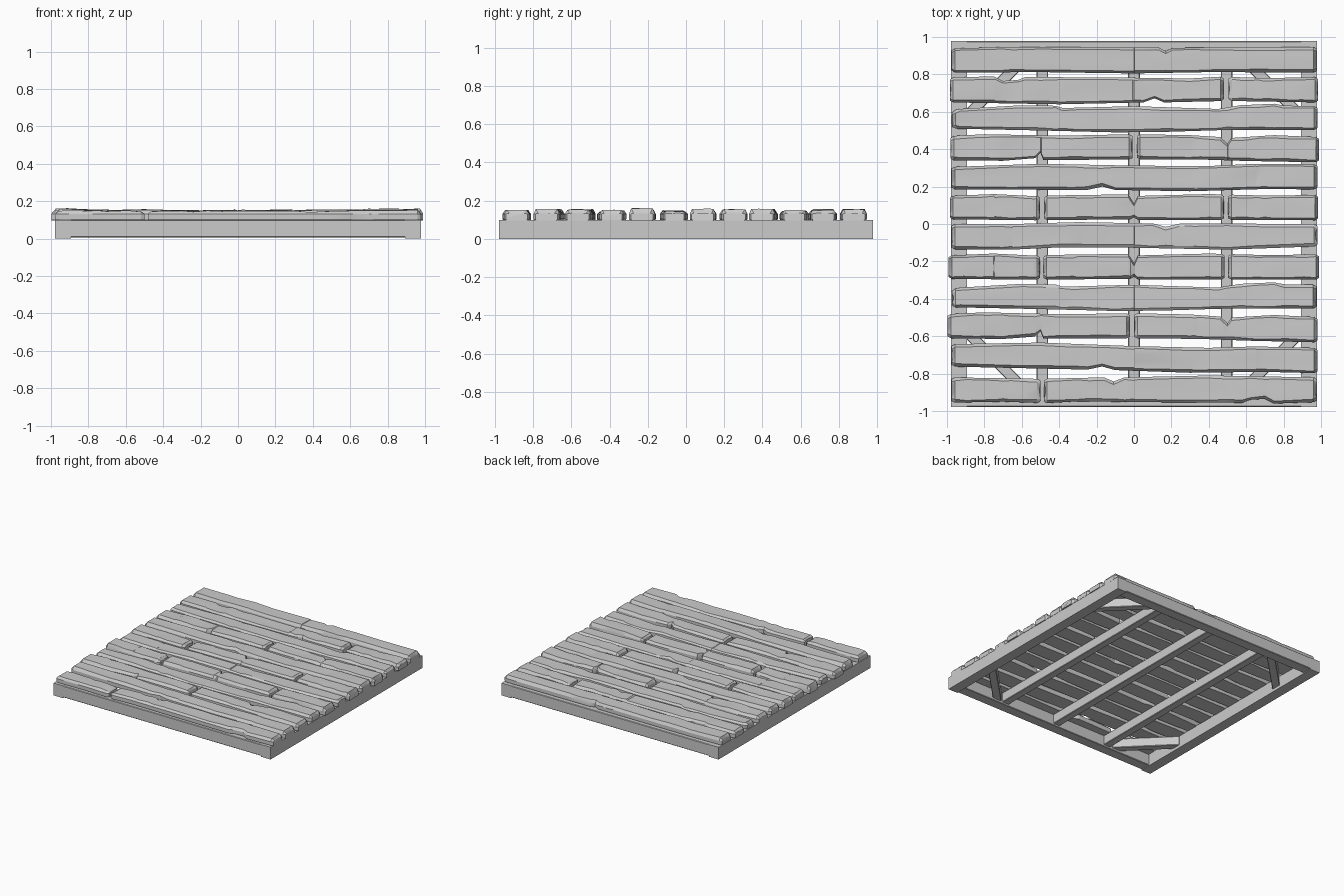
import bpy, bmesh, math, random
from mathutils import Matrix

if "Cube" in bpy.data.objects:
    bpy.data.objects.remove(bpy.data.objects["Cube"])

random.seed(7)


def finish(name, bm):
    bmesh.ops.recalc_face_normals(bm, faces=bm.faces[:])
    me = bpy.data.meshes.new(name)
    bm.to_mesh(me)
    bm.free()
    ob = bpy.data.objects.new(name, me)
    bpy.context.collection.objects.link(ob)
    return ob


def beam(name, centre, size, angle=0.0, bevel=0.004):
    bm = bmesh.new()
    bmesh.ops.create_cube(bm, size=1, matrix=Matrix.Translation(centre)
                          @ Matrix.Rotation(angle, 4, 'Z')
                          @ Matrix.Diagonal((*size, 1)))
    if bevel:
        bmesh.ops.bevel(bm, geom=bm.edges[:], offset=bevel, segments=1, affect='EDGES')
    return finish(name, bm)


def edge_at(pts, x):
    """Linear interpolation along a plank edge."""
    if x <= pts[0][0]:
        return pts[0][1]
    for (xa, ya), (xb, yb) in zip(pts, pts[1:]):
        if x <= xb:
            return ya + (yb - ya) * (x - xa) / (xb - xa)
    return pts[-1][1]


def plank(name, x0, x1, y, low, high, top=0.147, turn=False, slope=0.0):
    """Worn board lofted between a low and a high edge (offsets from y)."""
    if turn:
        low, high = ([(-a, -b) for a, b in reversed(high)],
                     [(-a, -b) for a, b in reversed(low)])
    xs = [x0 + 0.018, x1 - 0.018]
    xs += [p[0] for p in low + high] + [x0 + (x1 - x0) * i / 6 for i in range(1, 6)]
    xs = sorted({round(x, 3) for x in xs if x0 + 0.017 < x < x1 - 0.017})
    stations = [(x0, 0.010, 1)] + [(x, 0, 0) for x in xs] + [(x1, 0.010, -1)]
    bm = bmesh.new()
    rings = []
    for x, inset, end in stations:
        lo = y + edge_at(low, x) + slope * x + inset
        hi = y + edge_at(high, x) + slope * x - inset
        zt = top + random.uniform(-0.004, 0.004) + 0.012 * max(0, abs(x) - 0.5)
        if end:
            zt = 0.134
        c = random.uniform(0.010, 0.018)
        w = hi - lo
        prof = [(lo + .004, .097), (lo, .104), (lo, .131), (lo + c, zt),
                (lo + w * .38, zt + random.uniform(-.002, .002)),
                (lo + w * .65, zt + random.uniform(-.002, .002)),
                (hi - c, zt), (hi, .131), (hi, .104), (hi - .004, .097)]
        # split, uneven board ends
        cut = random.uniform(0.004, 0.014) * end
        rings.append([bm.verts.new((x + (cut if k in (4, 5) else 0), py, pz))
                      for k, (py, pz) in enumerate(prof)])
    n = len(rings[0])
    for a, b in zip(rings, rings[1:]):
        for i in range(n):
            j = (i + 1) % n
            bm.faces.new((a[i], a[j], b[j], b[i]))
    bm.faces.new(rings[0])
    bm.faces.new(rings[-1])
    ob = finish(name, bm)
    for p in ob.data.polygons:
        p.use_smooth = True
    ob.data.set_sharp_from_angle(angle=math.radians(25))
    return ob


# Outer frame
for s, side in ((-1, "left"), (1, "right")):
    beam(f"frame_{side}", (s * .935, 0, .05), (.085, 1.955, .10), bevel=0)
for s, side in ((-1, "front"), (1, "back")):
    beam(f"frame_{side}", (0, s * .935, .053), (1.95, .085, .094))

# Joists under the boards
for i, x in enumerate((-.49, 0, .495)):
    beam(f"joist_{i}", (x, 0, .06), (.062, 1.80, .078))

# Diagonal corner braces
for sx in (-1, 1):
    for sy in (-1, 1):
        beam(f"corner_brace_{sx}_{sy}", (sx * .735, sy * .735, .06),
             (.50, .06, .074), -sx * sy * math.pi / 4)

# Edge templates, offsets from the board centre line
A_LOW = [(-.98, -.06), (-.5, -.07), (-.1, -.08), (.15, -.078), (.5, -.067), (.98, -.067)]
A_HIGH = [(-.98, .035), (-.93, .045), (-.6, .065), (-.42, .062), (-.38, .05), (0, .06),
          (.45, .045), (.57, .065), (.75, .073), (.8, .063), (.98, .06)]
B_LOW = [(-.98, -.065), (-.25, -.068), (-.17, -.05), (-.1, -.068), (.3, -.075), (.7, -.063), (.98, -.065)]
B_HIGH = [(-.98, .055), (-.5, .072), (0, .062), (.4, .06), (.65, .072), (.98, .07)]
C_LOW = [(-.98, -.07), (-.7, -.072), (-.53, -.058), (-.5, -.03), (-.485, -.068), (0, -.065),
         (.35, -.065), (.6, -.073), (.98, -.08)]
C_HIGH = [(-.98, .06), (-.8, .07), (-.4, .062), (0, .07), (.3, .065), (.46, .055),
          (.5, .02), (.52, .05), (.75, .065), (.98, .055)]
D_LOW = [(-.98, -.065), (-.53, -.07), (-.02, -.065), (0, -.055), (.02, -.068), (.98, -.07)]
D_HIGH = [(-.98, .06), (-.75, .07), (-.55, .06), (-.3, .065), (-.03, .068), (0, .02),
          (.02, .06), (.4, .07), (.7, .062), (.98, .065)]
E_LOW = [(-.98, -.07), (-.4, -.08), (.05, -.07), (.11, -.048), (.16, -.07), (.5, -.062), (.98, -.07)]
E_HIGH = [(-.98, .062), (-.75, .07), (-.7, .045), (-.62, .05), (-.58, .066), (0, .062),
          (.3, .058), (.47, .068), (.7, .06), (.98, .065)]
G_LOW = [(-.98, -.07), (-.5, -.068), (0, -.075), (.4, -.068), (.98, -.07)]
G_HIGH = [(-.98, .058), (-.7, .066), (.13, .064), (.17, .045), (.21, .062), (.98, .066)]

# Rows: centre y, low edge, high edge, top height, turned, slope, x spans
rows = [
    (.88, G_LOW, G_HIGH, .152, False, 0, [(-.975, .978)]),
    (.72, E_LOW, E_HIGH, .147, False, 0, [(-.985, .48), (.505, .985)]),
    (.57, A_LOW, A_HIGH, .144, False, 0, [(-.972, .98)]),
    (.41, C_LOW, C_HIGH, .150, False, 0, [(-.98, -.008), (.015, .99)]),
    (.25, B_LOW, B_HIGH, .149, False, 0, [(-.975, .98)]),
    (.09, D_LOW, D_HIGH, .148, False, 0, [(-.985, -.503), (-.482, .482), (.503, .985)]),
    (-.065, B_LOW, B_HIGH, .142, True, 0, [(-.975, .98)]),
    (-.228, D_LOW, D_HIGH, .152, False, 0, [(-.992, -.503), (-.485, .485), (.503, .99)]),
    (-.385, A_LOW, A_HIGH, .143, False, 0, [(-.972, .975)]),
    (-.547, C_LOW, C_HIGH, .148, False, -.006, [(-.997, -.022), (0, .98)]),
    (-.715, B_LOW, B_HIGH, .150, False, -.018, [(-.975, .98)]),
    (-.89, E_LOW, E_HIGH, .146, True, 0, [(-.975, -.50), (-.482, .978)]),
]
for r, (y, low, high, top, turn, slope, spans) in enumerate(rows):
    for k, (x0, x1) in enumerate(spans):
        plank(f"floor_board_{r}_{k}", x0, x1, y, low, high, top, turn, slope)
